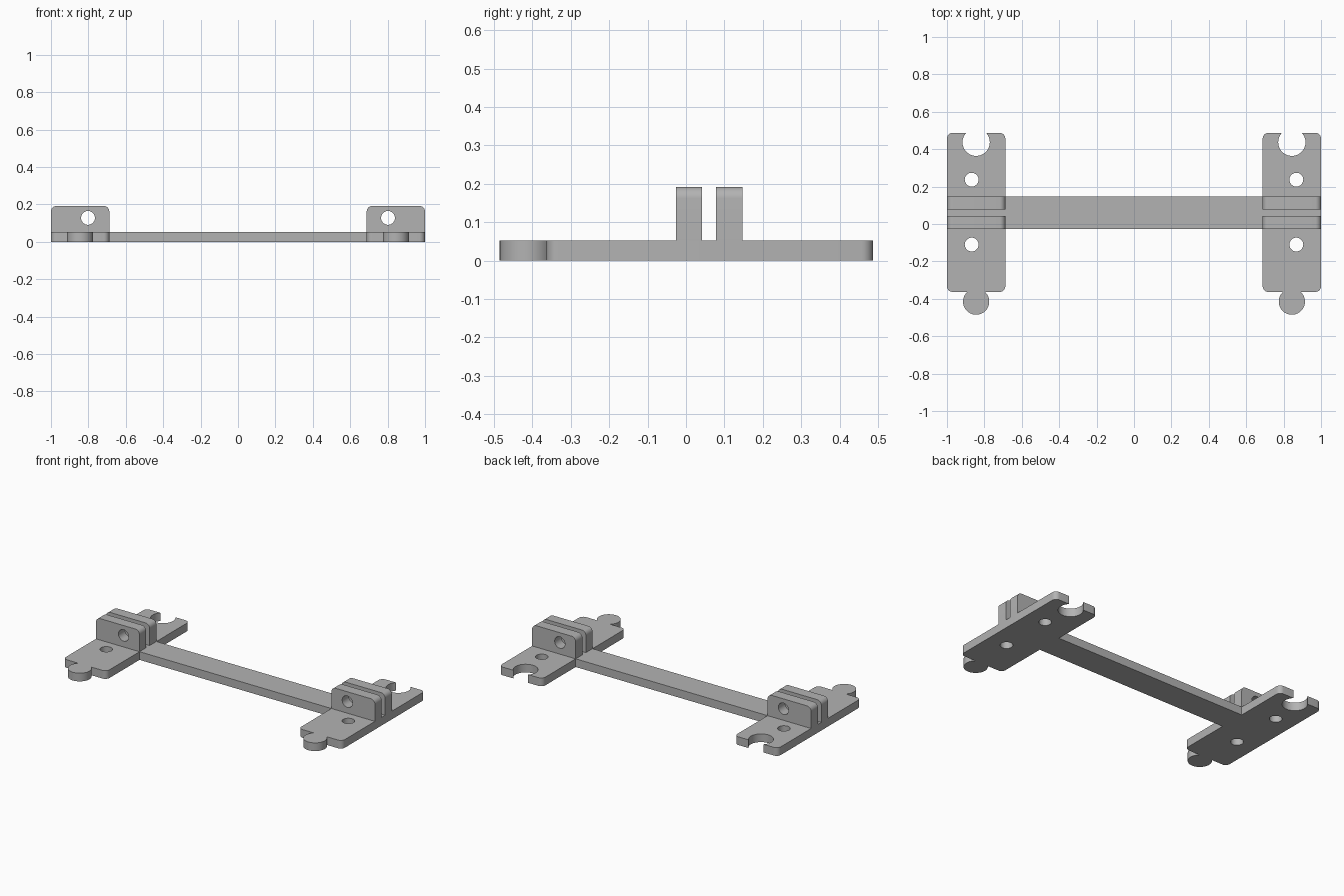
import bpy
import bmesh
from math import cos, sin, pi, acos, asin, radians
from mathutils import Matrix

cube = bpy.data.objects.get("Cube")
if cube:
    bpy.data.objects.remove(cube, do_unlink=True)

grey = bpy.data.materials.new("plain grey")
grey.use_nodes = True
colour = (0.45, 0.45, 0.45, 1)
grey.diffuse_color = colour
grey.node_tree.nodes["Principled BSDF"].inputs["Base Color"].default_value = colour

THICK = 0.053                  # base plate and bar
EAR_TOP = 0.192
IN, OUT = 0.688, 1.0           # plate edges across x
MID = (IN + OUT) / 2
FRONT, BACK = -0.363, 0.487    # plate edges along y
EARS = ((-0.026, 0.042), (0.078, 0.147))
ROUND = 0.03
HOLE = 0.037


def arc(cx, cy, r, a0, a1, n):
    return [(cx + r * cos(a0 + (a1 - a0) * i / n),
             cy + r * sin(a0 + (a1 - a0) * i / n)) for i in range(n + 1)]


def circle(cx, cy, r=HOLE):
    return arc(cx, cy, r, 0, 2 * pi, 40)[:-1]


def corner(cx, cy, quarter):
    return arc(cx, cy, ROUND, quarter * pi / 2, (quarter + 1) * pi / 2, 8)


def slab(name, loops, side, height, matrix):
    """Fill the outer loop less its holes, and extrude it from 0 to height."""
    curve = bpy.data.curves.new(name, 'CURVE')
    curve.dimensions = '2D'
    curve.fill_mode = 'BOTH'
    curve.extrude = height / 2
    for loop in loops:
        spline = curve.splines.new('POLY')
        spline.points.add(len(loop) - 1)
        for point, (x, y) in zip(spline.points, loop):
            point.co = (x * side, y, 0, 1)
        spline.use_cyclic_u = True
    helper = bpy.data.objects.new(name + "_outline", curve)
    bpy.context.collection.objects.link(helper)
    bpy.context.view_layer.update()
    graph = bpy.context.evaluated_depsgraph_get()
    mesh = bpy.data.meshes.new_from_object(helper.evaluated_get(graph))
    bpy.data.objects.remove(helper, do_unlink=True)
    bpy.data.curves.remove(curve)

    bm = bmesh.new()
    bm.from_mesh(mesh)
    bmesh.ops.remove_doubles(bm, verts=bm.verts, dist=1e-5)
    bm.transform(matrix @ Matrix.Translation((0, 0, height / 2)))
    bmesh.ops.recalc_face_normals(bm, faces=bm.faces)
    bm.to_mesh(mesh)
    bm.free()
    mesh.materials.clear()
    mesh.materials.append(grey)
    obj = bpy.data.objects.new(name, mesh)
    bpy.context.collection.objects.link(obj)
    bpy.ops.object.select_all(action='DESELECT')
    obj.select_set(True)
    bpy.context.view_layer.objects.active = obj
    bpy.ops.object.shade_smooth_by_angle(angle=radians(30))


# Plate outline with a round tab in front and a matching socket behind
tab_y, tab_r = -0.415, 0.07
sock_y, sock_r = 0.437, 0.073
t = asin((FRONT - tab_y) / tab_r)
s = asin((BACK - sock_y) / sock_r)
plate = (corner(IN + ROUND, FRONT + ROUND, 2)
         + arc(MID, tab_y, tab_r, pi - t, 2 * pi + t, 40)
         + corner(OUT - ROUND, FRONT + ROUND, 3)
         + corner(OUT - ROUND, BACK - ROUND, 0)
         + arc(MID, sock_y, sock_r, s, -pi - s, 40)
         + corner(IN + ROUND, BACK - ROUND, 1))
plate_holes = [circle(0.868, 0.237), circle(0.868, -0.11)]

# Ear outline, rounded on its two upper corners
ear = ([(IN, THICK), (OUT, THICK)]
       + corner(OUT - ROUND, EAR_TOP - ROUND, 0)
       + corner(IN + ROUND, EAR_TOP - ROUND, 1))
ear_hole = circle(0.802, 0.128)
upright = Matrix.Rotation(pi / 2, 4, 'X')

for label, side in (("left", 1), ("right", -1)):
    slab(label + "_plate", [plate] + plate_holes, side, THICK, Matrix())
    for end, (y0, y1) in zip(("front", "back"), EARS):
        slab(f"{label}_{end}_ear", [ear, ear_hole], side, y1 - y0,
             Matrix.Translation((0, y1, 0)) @ upright)

# Bar joining the two plates
y0, y1 = EARS[0][0], EARS[1][1]
slab("cross_bar", [[(-IN, y0), (IN, y0), (IN, y1), (-IN, y1)]], 1, THICK, Matrix())
